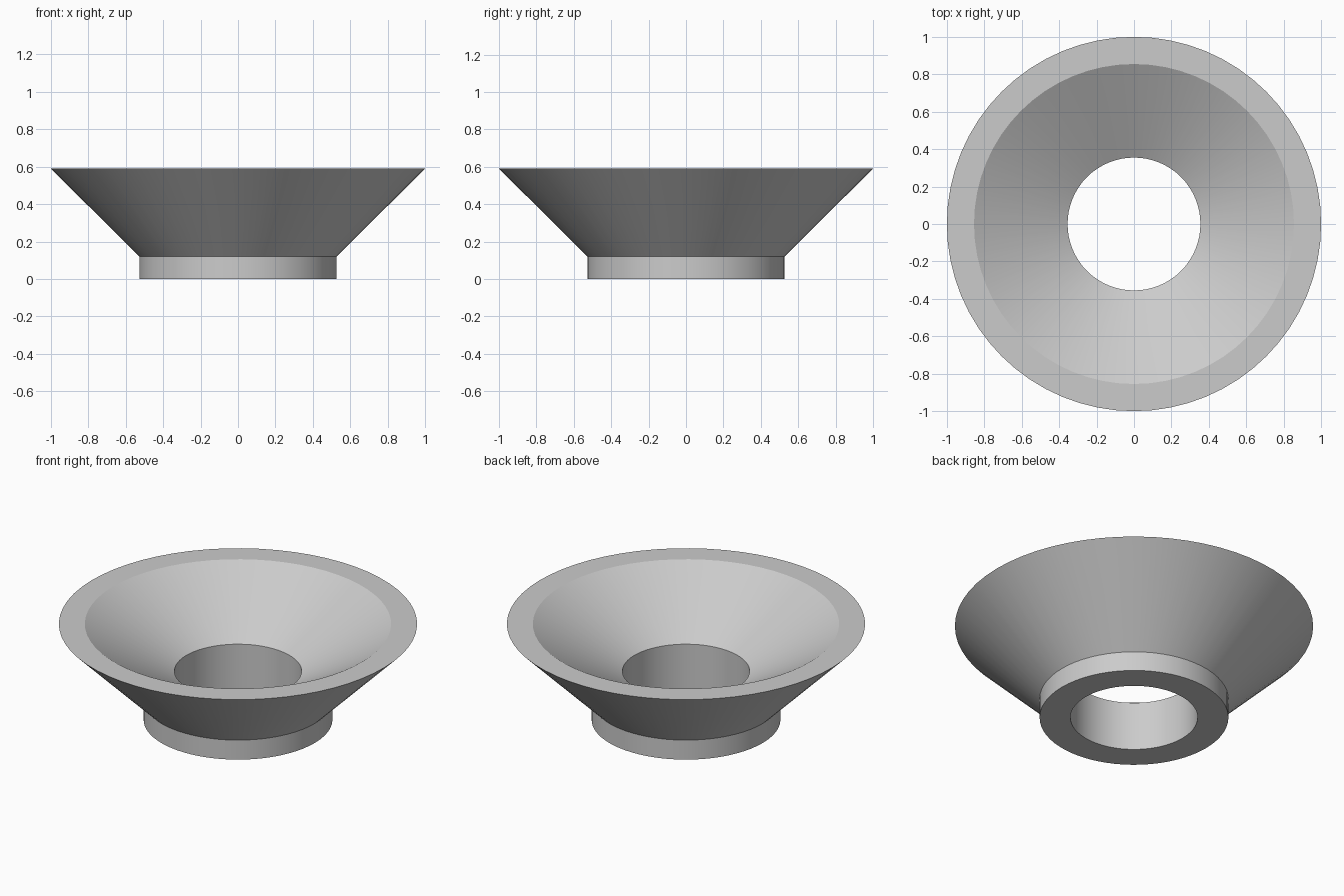
import bpy, bmesh, math

SEGMENTS = 64

cube = bpy.data.objects.get("Cube")
if cube:
    bpy.data.objects.remove(cube, do_unlink=True)

# Plain grey material
grey = bpy.data.materials.new("light_grey")
grey.use_nodes = True
colour = (0.6, 0.6, 0.6, 1)
grey.diffuse_color = colour
grey.node_tree.nodes["Principled BSDF"].inputs["Base Color"].default_value = colour

# Wall section (radius, height): foot, flared outside, flat rim, inner cone, bore
profile = [(0.355, 0), (0.527, 0), (0.527, 0.12), (1, 0.59), (0.855, 0.59), (0.355, 0.3)]

# Revolve the closed section into one ring of quads
bm = bmesh.new()
rings = []
for i in range(SEGMENTS):
    a = math.tau * i / SEGMENTS
    rings.append([bm.verts.new((r * math.cos(a), r * math.sin(a), z)) for r, z in profile])
for i, ring in enumerate(rings):
    following = rings[(i + 1) % SEGMENTS]
    for j in range(len(profile)):
        k = (j + 1) % len(profile)
        bm.faces.new((ring[j], following[j], following[k], ring[k]))
bmesh.ops.recalc_face_normals(bm, faces=bm.faces)

mesh = bpy.data.meshes.new("flared_funnel")
bm.to_mesh(mesh)
bm.free()
mesh.materials.append(grey)
funnel = bpy.data.objects.new("flared_funnel", mesh)
bpy.context.collection.objects.link(funnel)

# Smooth round the walls, crisp at the rim and foot
bpy.ops.object.select_all(action='DESELECT')
funnel.select_set(True)
bpy.context.view_layer.objects.active = funnel
bpy.ops.object.shade_smooth_by_angle(angle=math.radians(25))
